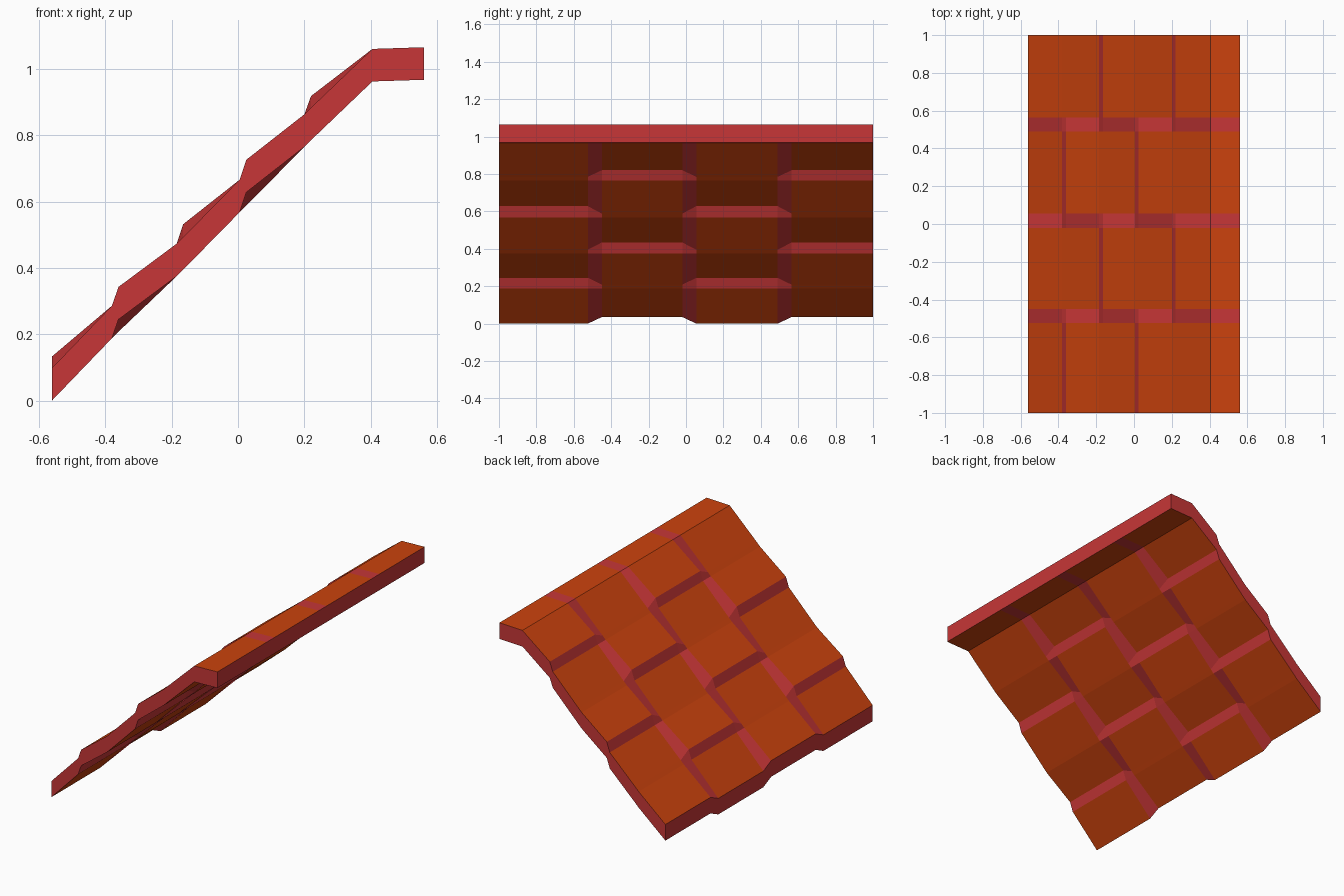
import bpy, bmesh

if "Cube" in bpy.data.objects:
    bpy.data.objects.remove(bpy.data.objects["Cube"])

THICK = 0.098


def material(name, rgb):
    m = bpy.data.materials.new(name)
    m.diffuse_color = (*rgb, 1.0)
    m.use_nodes = True
    m.node_tree.nodes["Principled BSDF"].inputs["Base Color"].default_value = m.diffuse_color
    return m


tile_orange = material("tile orange", (0.60, 0.055, 0.004))
edge_red = material("edge red", (0.57, 0.037, 0.038))

# underside profiles: odd and even tile columns, with staggered steps
xs = [-0.561, -0.38, -0.36, -0.185, -0.165, 0.005, 0.025, 0.2, 0.22, 0.405, 0.561]
low = [0.0, 0.188, 0.245, 0.375, 0.395, 0.568, 0.628, 0.765, 0.785, 0.962, 0.967]
high = [0.035, 0.188, 0.208, 0.375, 0.434, 0.568, 0.588, 0.765, 0.82, 0.962, 0.967]
LOW_STEPS, HIGH_STEPS = (1, 5), (3, 7)

# section positions along the roof: each column has two identical sections
ys = [-1, -0.525, -0.45, -0.02, 0.055, 0.49, 0.565, 1]
sections = [low, low, high, high, low, low, high, high]

bm = bmesh.new()
bottom = [[bm.verts.new((x, y, z)) for x, z in zip(xs, prof)]
          for y, prof in zip(ys, sections)]
top = [[bm.verts.new((v.co.x, v.co.y, v.co.z + THICK)) for v in row] for row in bottom]


def face(verts, mat):
    bm.faces.new(verts).material_index = mat


nx, ny = len(xs) - 1, len(ys) - 1
# tile surfaces: flat columns are orange, steps and joints are red
for j in range(ny):
    steps = LOW_STEPS if sections[j] is low else HIGH_STEPS
    for i in range(nx):
        mat = 1 if (j % 2 or i in steps) else 0
        for g in (bottom, top):
            face([g[j][i], g[j][i + 1], g[j + 1][i + 1], g[j + 1][i]], mat)
    # eave and ridge edges
    for i in (0, nx):
        face([bottom[j][i], bottom[j + 1][i], top[j + 1][i], top[j][i]], 1)
# gable edges
for j in (0, ny):
    for i in range(nx):
        face([bottom[j][i], bottom[j][i + 1], top[j][i + 1], top[j][i]], 1)

bmesh.ops.recalc_face_normals(bm, faces=bm.faces[:])
mesh = bpy.data.meshes.new("roof_tiles")
bm.to_mesh(mesh)
bm.free()
mesh.materials.append(tile_orange)
mesh.materials.append(edge_red)
roof = bpy.data.objects.new("roof_tiles", mesh)
bpy.context.collection.objects.link(roof)
